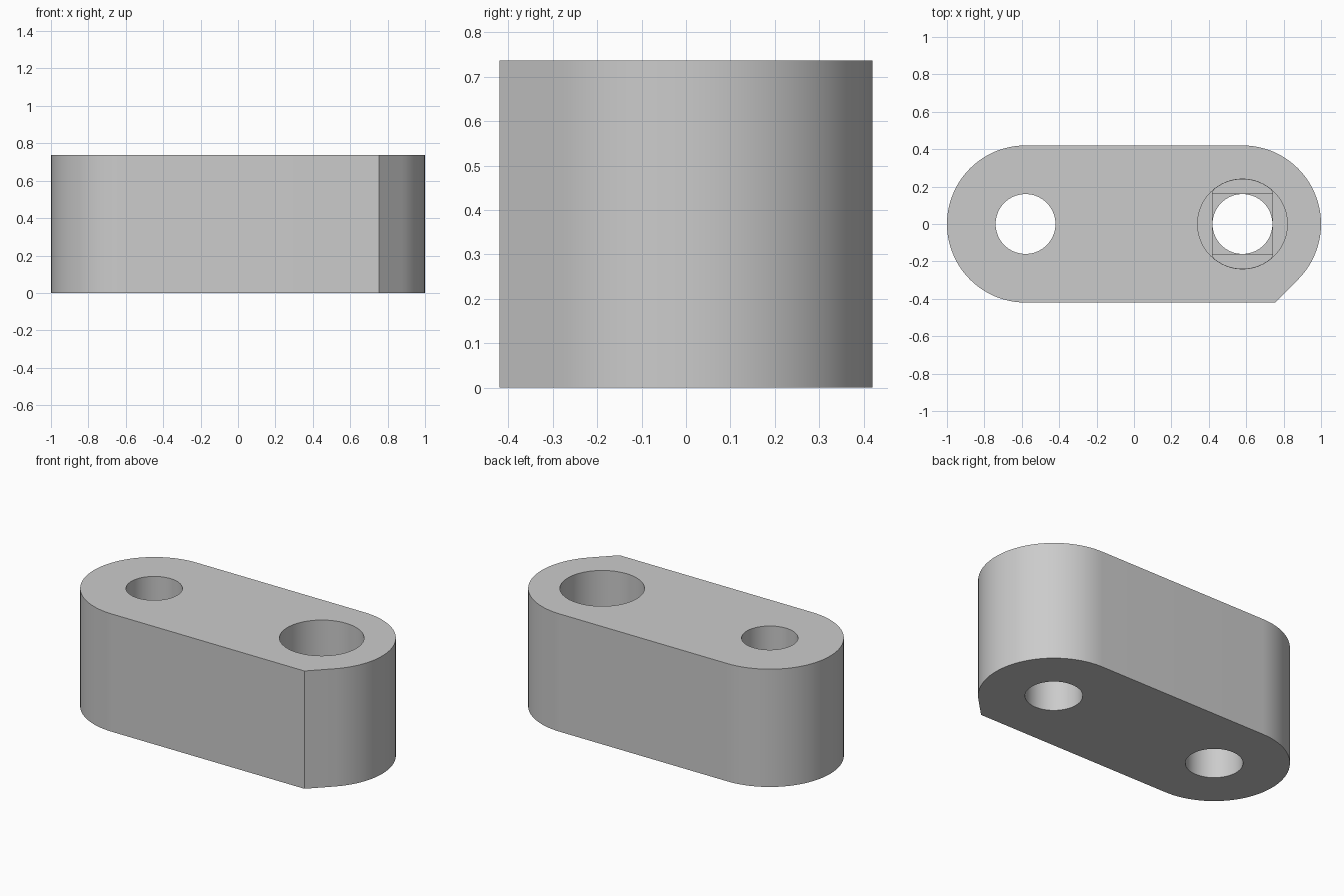
import bpy, bmesh
from math import sin, cos, pi, radians, tan

cube = bpy.data.objects.get("Cube")
if cube:
    bpy.data.objects.remove(cube, do_unlink=True)

HEIGHT, END_X, END_R = 0.737, 0.58, 0.42
HOLE_R, BORE_R, BORE_FLOOR, STEP = 0.16, 0.24, 0.37, 0.02


def arc(cx, r, start, end, n):
    """Points along an arc centred on (cx, 0), angles in degrees."""
    angles = [radians(start + (end - start) * i / n) for i in range(n + 1)]
    return [(cx + r * cos(a), r * sin(a)) for a in angles]


def prism(name, profile, z0, z1):
    """Extrude a closed outline from z0 to z1."""
    bm = bmesh.new()
    face = bm.faces.new([bm.verts.new((x, y, z0)) for x, y in profile])
    top = bmesh.ops.extrude_face_region(bm, geom=[face])["geom"]
    verts = [v for v in top if isinstance(v, bmesh.types.BMVert)]
    bmesh.ops.translate(bm, verts=verts, vec=(0, 0, z1 - z0))
    bmesh.ops.recalc_face_normals(bm, faces=bm.faces)
    mesh = bpy.data.meshes.new(name)
    bm.to_mesh(mesh)
    bm.free()
    obj = bpy.data.objects.new(name, mesh)
    bpy.context.collection.objects.link(obj)
    return obj


def clamp(v, limit):
    return max(-limit, min(limit, v))


# Material
grey = bpy.data.materials.new("plain grey")
grey.use_nodes = True
grey.diffuse_color = (0.6, 0.6, 0.6, 1)
grey.node_tree.nodes["Principled BSDF"].inputs["Base Color"].default_value = (0.6, 0.6, 0.6, 1)

# Rounded block with one pointed front corner
corner = (END_X + END_R * tan(pi / 8), -END_R)
outline = arc(END_X, END_R, -45, 90, 36) + arc(-END_X, END_R, 90, 270, 48) + [corner]
block = prism("link_block", outline, 0, HEIGHT)
block.data.materials.append(grey)

# Cutters: plain holes, counterbore, and the slot and square steps below it
circle = arc(0, 1, 0, 360, 64)[:-1]
step_half = HOLE_R + 0.001
step_r = BORE_R - 0.001


def stepped(limit_x, limit_y):
    return [(END_X + clamp(x * step_r, limit_x), clamp(y * step_r, limit_y)) for x, y in circle]


cutters = [prism("bolt_hole", [(s * END_X + x * HOLE_R, y * HOLE_R) for x, y in circle], -0.1, 1)
           for s in (-1, 1)]
cutters += [
    prism("square_step", stepped(step_half, step_half), BORE_FLOOR - 2 * STEP, 1),
    prism("slot_step", stepped(step_half, 1), BORE_FLOOR - STEP, 1),
    prism("counterbore", [(END_X + x * BORE_R, y * BORE_R) for x, y in circle], BORE_FLOOR, 1),
]

bpy.ops.object.select_all(action='DESELECT')
bpy.context.view_layer.objects.active = block
block.select_set(True)
for cutter in cutters:
    cutter.hide_render = True
    cutter.data.materials.append(grey)
    mod = block.modifiers.new(cutter.name, 'BOOLEAN')
    mod.operation, mod.solver, mod.object = 'DIFFERENCE', 'EXACT', cutter
    bpy.ops.object.modifier_apply(modifier=mod.name)
    bpy.data.objects.remove(cutter, do_unlink=True)

# Smooth the round walls, keep the rims sharp
bpy.ops.object.shade_smooth_by_angle(angle=radians(30))
